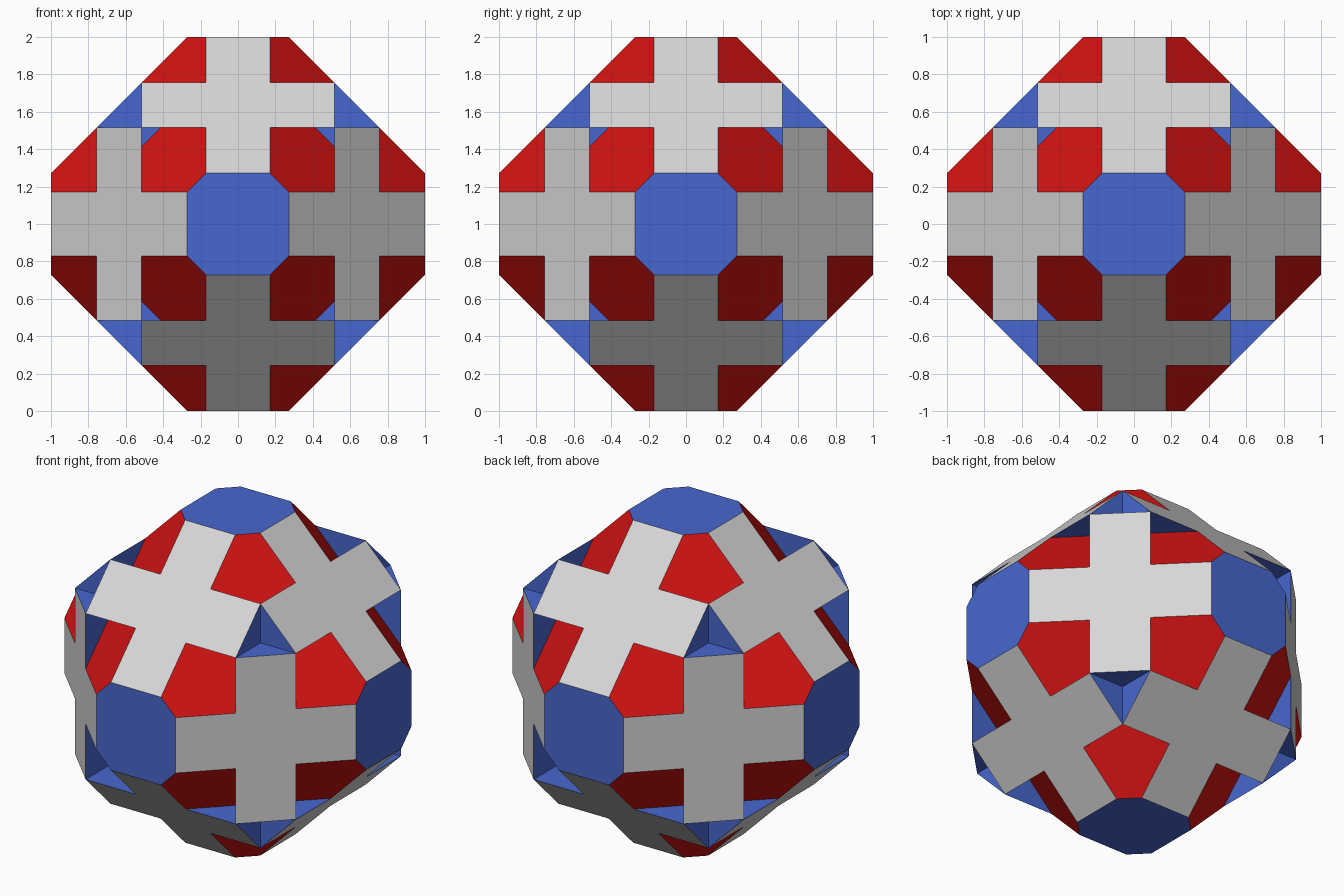
import bpy
import bmesh
from mathutils import Vector

if "Cube" in bpy.data.objects:
    bpy.data.objects.remove(bpy.data.objects["Cube"])

# Key distances from the centre, all following from one square root
R2 = 2 ** 0.5
H = 3 - 2 * R2          # half width of a cross arm
S = 3 * R2 - 4          # step of a cross arm
F = 1 - S               # outer end of a side arm
E = 1 - 2 * S           # inner end of a side arm, core cube half size
B = 1 - 3 * S           # octagon half width
C = R2 - 1              # where the hexagons meet the core cube

PERMS = [(0, 1, 2), (1, 2, 0), (2, 0, 1), (0, 2, 1), (2, 1, 0), (1, 0, 2)]
SIGNS = [(i, j, k) for i in (1, -1) for j in (1, -1) for k in (1, -1)]


def material(name, rgb):
    m = bpy.data.materials.new(name)
    m.diffuse_color = (*rgb, 1)
    m.use_nodes = True
    m.node_tree.nodes["Principled BSDF"].inputs["Base Color"].default_value = m.diffuse_color
    return m


def symmetric_part(name, mat, points, normal):
    """Repeat one flat face under all cube symmetries, facing along normal."""
    bm = bmesh.new()
    verts, done = {}, set()
    for p in PERMS:
        for s in SIGNS:
            def turn(v):
                return Vector([s[i] * v[p[i]] for i in range(3)])
            ring = [turn(v) for v in points]
            keys = [tuple(round(c * 10000) for c in v) for v in ring]
            if frozenset(keys) in done:
                continue
            done.add(frozenset(keys))
            for k, v in zip(keys, ring):
                if k not in verts:
                    verts[k] = bm.verts.new(v + Vector((0, 0, 1)))
            area = Vector((0, 0, 0))
            for i, v in enumerate(ring):
                area += ring[i - 1].cross(v)
            if area.dot(turn(normal)) < 0:
                keys.reverse()
            bm.faces.new([verts[k] for k in keys])
    bm.normal_update()
    mesh = bpy.data.meshes.new(name)
    bm.to_mesh(mesh)
    bm.free()
    mesh.materials.append(mat)
    obj = bpy.data.objects.new(name, mesh)
    bpy.context.collection.objects.link(obj)
    return obj


grey = material("light grey", (0.68, 0.68, 0.68))
red = material("red", (0.64, 0.006, 0.006))
blue = material("blue", (0.062, 0.135, 0.62))

# Octagons on the six main sides
symmetric_part("octagons", blue, [
    (B, H, 1), (H, B, 1), (-H, B, 1), (-B, H, 1),
    (-B, -H, 1), (-H, -B, 1), (H, -B, 1), (B, -H, 1)], (0, 0, 1))

# Twelve crosses between neighbouring octagons
half = [(H, B, 1), (H, E, F), (E, E, F), (E, F, E), (H, F, E), (H, 1, B)]
other = [(-x, y, z) for x, y, z in reversed(half)]
symmetric_part("crosses", grey, half + other, (0, 1, 1))

# Sloping hexagons between the cross arms
symmetric_part("sloping_hexagons", red, [
    (H, B, 1), (B, H, 1), (E, H, F), (E, C, E), (C, E, E), (H, E, F)],
    (1, 1, 1))

# Undersides of the raised cross arms
symmetric_part("arm_walls", blue, [
    (H, F, E), (E, F, E), (E, E, E), (C, E, E)], (0, 0, -1))

# Core cube corners showing beneath the arms
symmetric_part("core_corners", blue, [
    (E, E, E), (C, E, E), (E, C, E)], (0, 0, 1))

# Three-sided pits where three arms meet
symmetric_part("corner_pits", blue, [
    (E, E, E), (F, E, E), (E, F, E)], (0, 0, 1))
